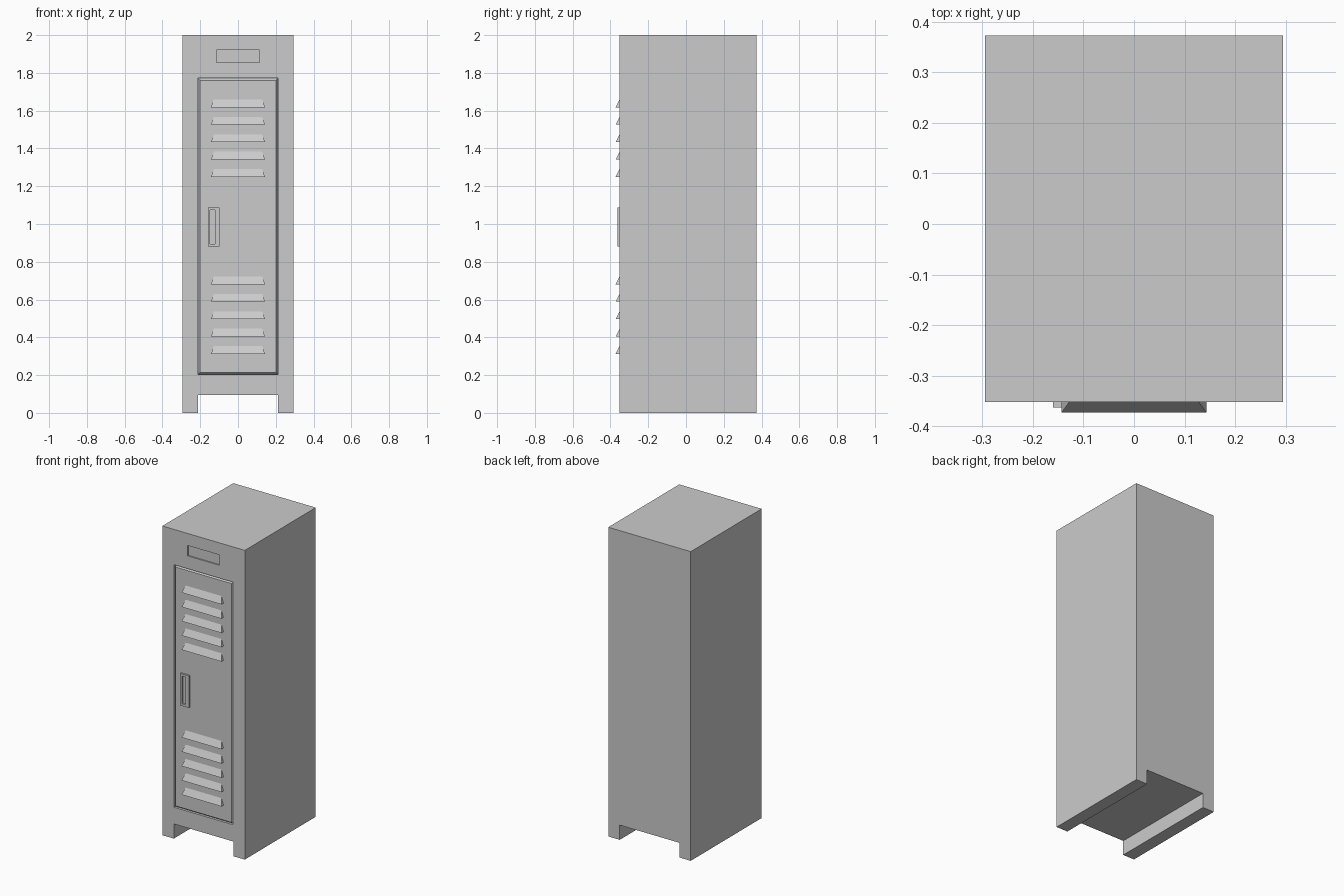
import bpy
import bmesh

if "Cube" in bpy.data.objects:
    bpy.data.objects.remove(bpy.data.objects["Cube"], do_unlink=True)

GREY = (0.6, 0.6, 0.6, 1)
metal = bpy.data.materials.new("grey_metal")
metal.use_nodes = True
metal.diffuse_color = GREY
metal.node_tree.nodes["Principled BSDF"].inputs["Base Color"].default_value = GREY

FRONT, BACK = -0.352, 0.373
W, H = 0.295, 2.0


def make_object(name, bm):
    bmesh.ops.recalc_face_normals(bm, faces=bm.faces[:])
    mesh = bpy.data.meshes.new(name)
    bm.to_mesh(mesh)
    bm.free()
    obj = bpy.data.objects.new(name, mesh)
    bpy.context.collection.objects.link(obj)
    mesh.materials.append(metal)
    return obj


def prism(name, profile, direction):
    """Extrude a flat outline along a direction."""
    bm = bmesh.new()
    face = bm.faces.new([bm.verts.new(p) for p in profile])
    extruded = bmesh.ops.extrude_face_region(bm, geom=[face])["geom"]
    moved = [v for v in extruded if isinstance(v, bmesh.types.BMVert)]
    bmesh.ops.translate(bm, verts=moved, vec=direction)
    return make_object(name, bm)


def panel(name, x0, x1, z0, z1, y0, y1, chamfer=0.0):
    """Box whose front outline (at y0) is smaller than its back by the chamfer."""
    bm = bmesh.new()
    rings = []
    for y, c in ((y0, chamfer), (y1, 0.0)):
        outline = ((x0 + c, z0 + c), (x1 - c, z0 + c), (x1 - c, z1 - c), (x0 + c, z1 - c))
        rings.append([bm.verts.new((x, y, z)) for x, z in outline])
        bm.faces.new(rings[-1])
    for i in range(4):
        j = (i + 1) % 4
        bm.faces.new((rings[0][i], rings[0][j], rings[1][j], rings[1][i]))
    return make_object(name, bm)


def cut(target, cutter):
    cutter.hide_render = True
    mod = target.modifiers.new("cut", 'BOOLEAN')
    mod.operation = 'DIFFERENCE'
    mod.solver = 'EXACT'
    mod.object = cutter
    bpy.context.view_layer.objects.active = target
    bpy.ops.object.modifier_apply(modifier=mod.name)
    bpy.data.objects.remove(cutter, do_unlink=True)


# Cabinet with two full-depth runners underneath
LEG, GAP = 0.213, 0.095
outline = [(-W, 0), (-LEG, 0), (-LEG, GAP), (LEG, GAP), (LEG, 0), (W, 0), (W, H), (-W, H)]
cabinet = prism("cabinet", [(x, FRONT, z) for x, z in outline], (0, BACK - FRONT, 0))

# Door opening and label recess
cut(cabinet, panel("door_opening", -0.212, 0.212, 0.203, 1.772, FRONT - 0.05, FRONT + 0.016))
cut(cabinet, panel("label_recess", -0.114, 0.114, 1.855, 1.922, FRONT - 0.05, FRONT + 0.008))

# Chamfered door, flush with the cabinet front
panel("door", -0.212, 0.212, 0.203, 1.772, FRONT, FRONT + 0.016, chamfer=0.012)

# Handle plate with a sunken finger slot
handle = panel("handle", -0.16, -0.098, 0.88, 1.087, FRONT - 0.011, FRONT + 0.004)
cut(handle, panel("handle_slot", -0.148, -0.121, 0.894, 1.073, FRONT - 0.05, FRONT - 0.001))


# Louvres: wedges that jut out at the bottom and taper toward the top
def louvre(name, z):
    bm = bmesh.new()
    half, top_half, depth, rise = 0.143, 0.128, 0.021, 0.042
    ends = []
    for s in (-1, 1):
        ends.append([bm.verts.new(p) for p in (
            (s * half, FRONT, z),
            (s * half, FRONT - depth, z),
            (s * top_half, FRONT, z + rise))])
        bm.faces.new(ends[-1])
    for i in range(3):
        j = (i + 1) % 3
        bm.faces.new((ends[0][i], ends[0][j], ends[1][j], ends[1][i]))
    return make_object(name, bm)


for group, base in (("lower", 0.311), ("upper", 1.248)):
    for i in range(5):
        louvre(f"{group}_louvre_{i + 1}", base + i * 0.0925)
